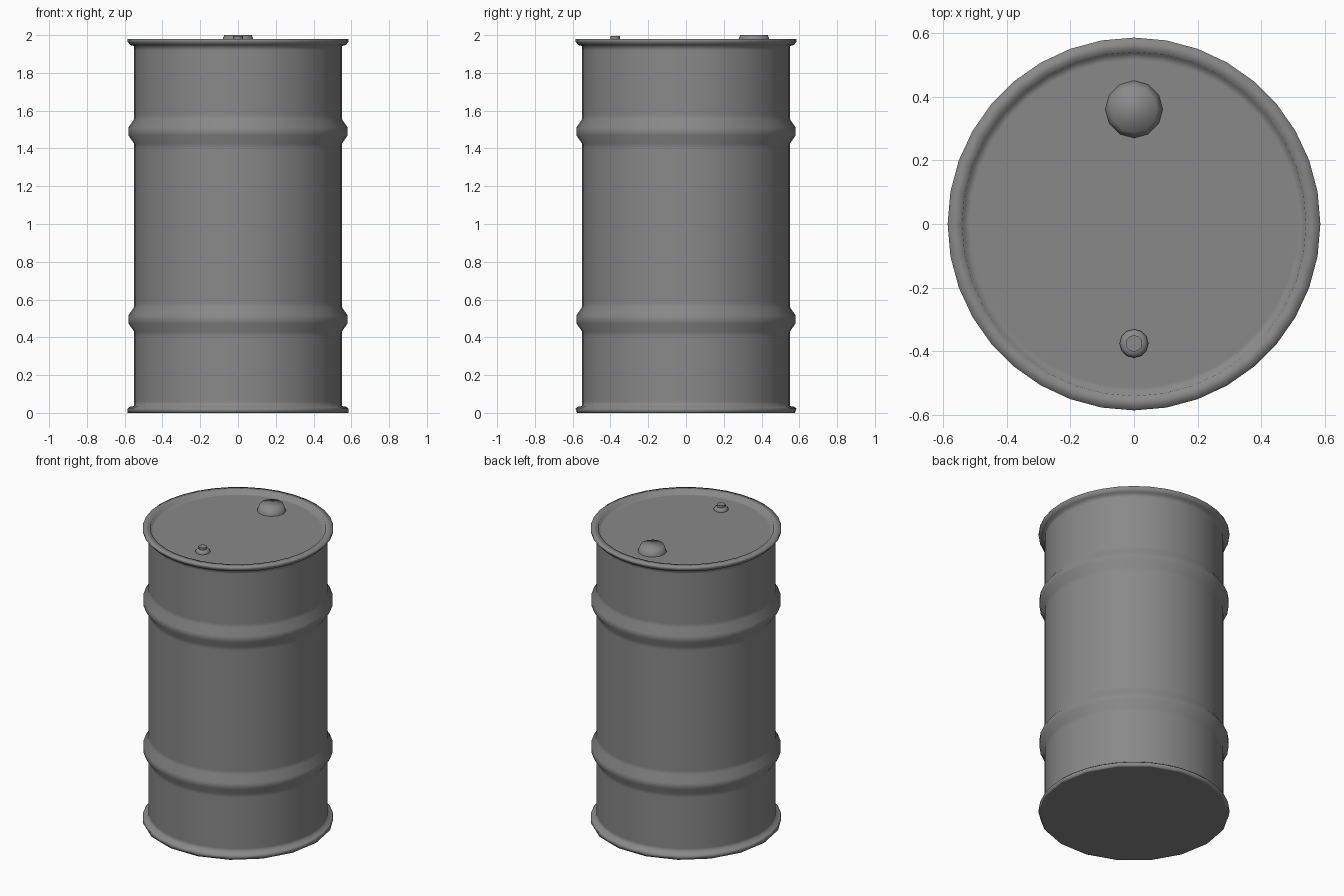
import bpy, bmesh
from math import sin, cos, tau, radians

if "Cube" in bpy.data.objects:
    bpy.data.objects.remove(bpy.data.objects["Cube"])

# Dark grey paint
paint = bpy.data.materials.new("dark_grey")
paint.diffuse_color = (0.25, 0.25, 0.25, 1)
paint.use_nodes = True
paint.node_tree.nodes["Principled BSDF"].inputs["Base Color"].default_value = paint.diffuse_color


def lathe(name, profile, sides, x=0.0, y=0.0, smooth=50, coarse=0):
    """Spin (radius, z) points about z, closing both ends.
    The first `coarse` rings look like a polygon with half the sides."""
    bm = bmesh.new()
    rings = []
    for k, (r, z) in enumerate(profile):
        ring = []
        for i in range(sides):
            q = r * cos(tau / sides) if k < coarse and i % 2 else r
            a = tau * i / sides
            ring.append(bm.verts.new((x + q * cos(a), y + q * sin(a), z)))
        rings.append(ring)
    for a, b in zip(rings, rings[1:]):
        for i in range(sides):
            j = (i + 1) % sides
            bm.faces.new((a[i], a[j], b[j], b[i]))
    bm.faces.new(rings[0][::-1])
    bm.faces.new(rings[-1])
    mesh = bpy.data.meshes.new(name)
    bm.to_mesh(mesh)
    bm.free()
    mesh.materials.append(paint)
    ob = bpy.data.objects.new(name, mesh)
    bpy.context.collection.objects.link(ob)
    bpy.ops.object.select_all(action='DESELECT')
    ob.select_set(True)
    bpy.context.view_layer.objects.active = ob
    bpy.ops.object.shade_smooth_by_angle(angle=radians(smooth))
    return ob


def rib(z):
    """Rolling hoop pressed into the wall, with loops keeping the wall shading even."""
    return [(0.55, z - 0.09), (0.55, z - 0.065), (0.581, z - 0.02),
            (0.581, z + 0.02), (0.55, z + 0.065), (0.55, z + 0.09)]


LID = 1.957

# Drum wall with bottom flange, two hoops, top rim and recessed lid
profile = [(0.575, 0), (0.585, 0), (0.585, 0.022), (0.575, 0.032), (0.55, 0.036), (0.55, 0.06)]
profile += rib(0.495) + rib(1.49)
profile += [(0.55, 1.92), (0.55, 1.942), (0.57, 1.947), (0.585, 1.965), (0.585, 1.98),
            (0.54, 1.98), (0.535, LID), (0.515, LID)]
lathe("drum_body", profile, 36, smooth=100, coarse=2)

# Large filler cap
lathe("filler_cap", [(0.09, LID - 0.005), (0.09, LID), (0.073, 2.0)], 12, 0, 0.36, smooth=80)

# Small vent plug
lathe("vent_plug", [(0.045, LID - 0.005), (0.045, LID + 0.008), (0.036, LID + 0.02),
                    (0.026, LID + 0.022), (0.026, 1.994)], 12, 0, -0.375)
